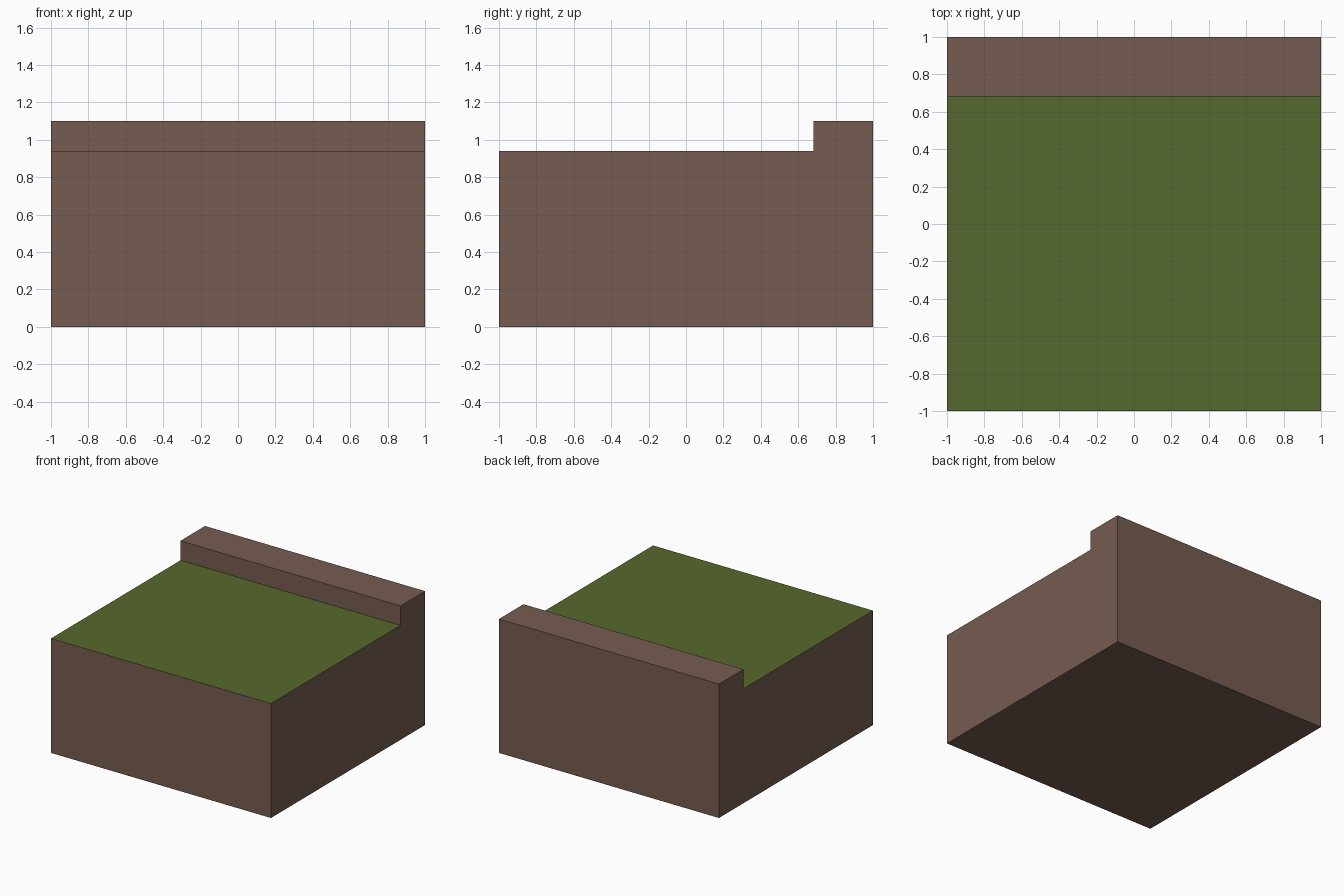
import bpy, bmesh

if "Cube" in bpy.data.objects:
    bpy.data.objects.remove(bpy.data.objects["Cube"])


def material(name, rgb):
    m = bpy.data.materials.new(name)
    m.diffuse_color = (*rgb, 1.0)
    m.use_nodes = True
    m.node_tree.nodes["Principled BSDF"].inputs["Base Color"].default_value = m.diffuse_color
    return m


earth = material("earth_brown", (0.181, 0.107, 0.082))
grass = material("grass_green", (0.093, 0.138, 0.026))

STEP_Y, STEP_Z, TOP_Z = 0.682, 0.94, 1.10

# Stepped side profile (y, z), extruded across the full width
profile = [(-1, 0), (1, 0), (1, TOP_Z), (STEP_Y, TOP_Z), (STEP_Y, STEP_Z), (-1, STEP_Z)]
bm = bmesh.new()
side = bm.faces.new([bm.verts.new((-1, y, z)) for y, z in profile])
ext = bmesh.ops.extrude_face_region(bm, geom=[side])
bmesh.ops.translate(bm, vec=(2, 0, 0),
                    verts=[v for v in ext["geom"] if isinstance(v, bmesh.types.BMVert)])
bmesh.ops.recalc_face_normals(bm, faces=bm.faces)

# Grass on the lower upward face, bare earth everywhere else
for f in bm.faces:
    on_step = abs(f.calc_center_median().z - STEP_Z) < 0.01
    f.material_index = 1 if on_step and f.normal.z > 0.9 else 0

mesh = bpy.data.meshes.new("ground_block")
bm.to_mesh(mesh)
bm.free()
mesh.materials.append(earth)
mesh.materials.append(grass)
block = bpy.data.objects.new("ground_block", mesh)
bpy.context.collection.objects.link(block)
